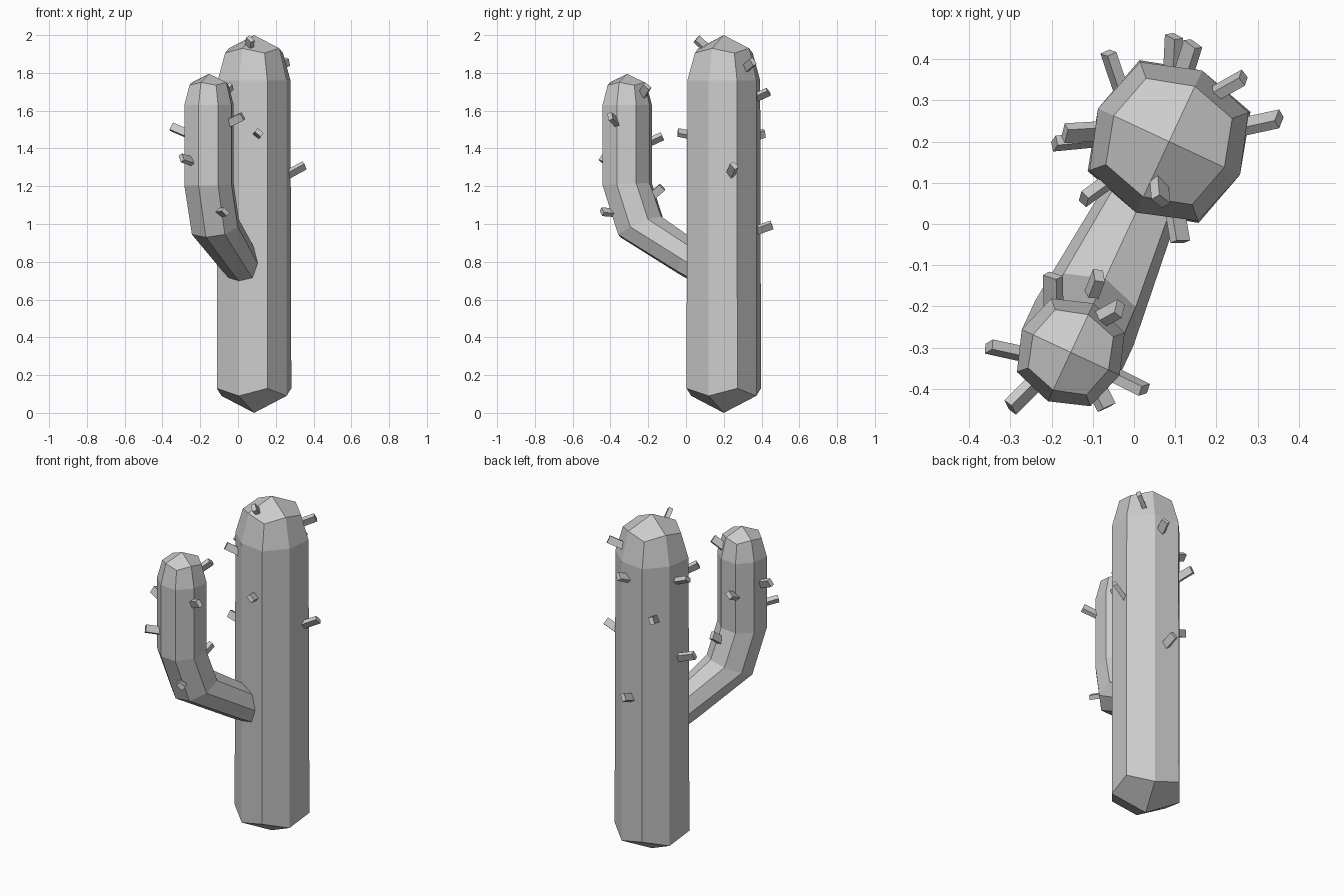
import bpy, bmesh, math
from mathutils import Vector, Matrix

if "Cube" in bpy.data.objects:
    bpy.data.objects.remove(bpy.data.objects["Cube"])

AX = Vector((0.085, 0.20, 0))                 # trunk axis
ANG = math.radians(245)                       # direction the arm leans toward
OUT = Vector((math.cos(ANG), math.sin(ANG), 0))
SIDE = Vector((-OUT.y, OUT.x, 0))
UP = Vector((0, 0, 1))


def make_object(name, bm):
    bmesh.ops.recalc_face_normals(bm, faces=bm.faces)
    me = bpy.data.meshes.new(name)
    bm.to_mesh(me)
    bm.free()
    ob = bpy.data.objects.new(name, me)
    bpy.context.collection.objects.link(ob)
    return ob


def eight_sided_tube(name, rings, start, end):
    """rings: (distance, height, tilt, mid radius, corner radius, corner lift);
    both ends close with four quads around a tip at (distance, height)."""
    bm = bmesh.new()
    loops = []
    for u, z, tilt, rm, rc, lift in rings:
        t = math.radians(tilt)
        o = OUT * math.cos(t) - UP * math.sin(t)
        loop = []
        for k in range(8):
            a = k * math.pi / 4
            r, dz = (rc, lift) if k % 2 else (rm, 0)
            p = AX + OUT * u + UP * (z + dz)
            loop.append(bm.verts.new(p + r * (o * math.cos(a) + SIDE * math.sin(a))))
        loops.append(loop)
    for a, b in zip(loops, loops[1:]):
        for k in range(8):
            j = (k + 1) % 8
            bm.faces.new((a[k], a[j], b[j], b[k]))
    for loop, (u, z) in ((loops[0], start), (loops[-1], end)):
        tip = bm.verts.new(AX + OUT * u + UP * z)
        for k in range(0, 8, 2):
            bm.faces.new((tip, loop[k], loop[k + 1], loop[(k + 2) % 8]))
    return make_object(name, bm)


# Trunk: pointed foot, straight sides, rounded crown
eight_sided_tube("trunk", [
    (0, 0.09, 0, 0.190, 0.210, 0.04),
    (0, 1.76, 0, 0.190, 0.205, 0),
    (0, 1.93, 0, 0.148, 0.163, -0.025),
], (0, 0.0), (0, 2.0))

# Arm: leaves the trunk, bends upward, rounded crown
eight_sided_tube("arm", [
    (0.10, 0.755, 60, 0.090, 0.095, 0),
    (0.20, 0.815, 60, 0.100, 0.105, 0),
    (0.485, 0.985, 25, 0.131, 0.136, 0),
    (0.564, 1.21, 3, 0.131, 0.139, 0),
    (0.564, 1.63, 0, 0.131, 0.139, 0),
    (0.564, 1.75, 0, 0.101, 0.110, -0.015),
], (0.09, 0.75), (0.564, 1.795))

# Thorns: (base, tip) of each small block
trunk_thorns = [
    ((-0.03, 0.32, 1.45), (-0.062, 0.415, 1.48)),
    ((0.093, 0.37, 0.965), (0.097, 0.455, 0.995)),
    ((0.122, 0.37, 1.67), (0.143, 0.437, 1.70)),
    ((0.185, 0.31, 1.82), (0.265, 0.355, 1.86)),
    ((0.26, 0.235, 1.26), (0.352, 0.255, 1.31)),
    ((-0.08, 0.225, 1.65), (-0.168, 0.22, 1.685)),
    ((-0.09, 0.205, 1.19), (-0.193, 0.195, 1.225)),
    ((0.06, 0.11, 1.93), (0.065, 0.055, 1.98)),
    ((0.10, 0.03, 1.47), (0.112, -0.043, 1.485)),
    ((-0.06, 0.105, 1.66), (-0.122, 0.06, 1.70)),
]
arm_thorns = [
    ((-0.27, -0.315, 1.48), (-0.352, -0.297, 1.515)),
    ((-0.24, -0.385, 1.33), (-0.30, -0.445, 1.35)),
    ((-0.10, -0.38, 1.06), (-0.066, -0.445, 1.065)),
    ((-0.06, -0.36, 1.53), (0.025, -0.402, 1.57)),
    ((-0.09, -0.235, 1.68), (-0.035, -0.205, 1.73)),
    ((-0.195, -0.20, 1.43), (-0.197, -0.125, 1.465)),
    ((-0.11, -0.19, 1.14), (-0.085, -0.125, 1.195)),
]


def thorns(name, pairs):
    bm = bmesh.new()
    for i, (a, b) in enumerate(pairs):
        a, b = Vector(a), Vector(b)
        d = b - a
        roll = Matrix.Rotation(math.radians(20 + 15 * (i % 3)), 4, 'Z')
        m = (Matrix.Translation((a + b) / 2) @ d.to_track_quat('Z', 'Y').to_matrix().to_4x4()
             @ roll @ Matrix.Diagonal((0.025, 0.042, d.length, 1)))
        bmesh.ops.create_cube(bm, size=1, matrix=m)
    make_object(name, bm)


thorns("trunk_thorns", trunk_thorns)
thorns("arm_thorns", arm_thorns)
